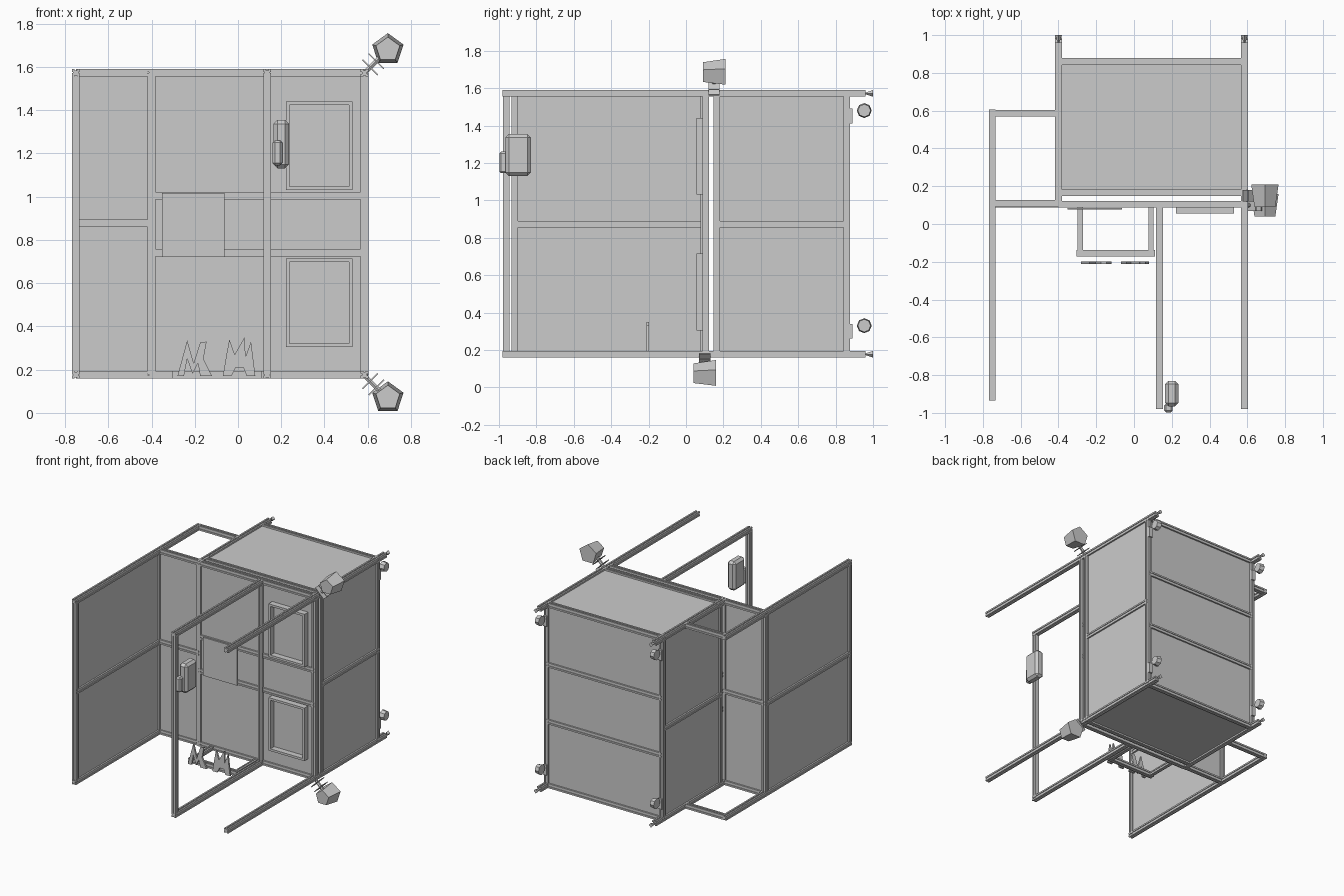
import bpy, bmesh
from math import radians, pi
from mathutils import Matrix, Vector

cube = bpy.data.objects.get("Cube")
if cube:
    bpy.data.objects.remove(cube)

grey = bpy.data.materials.new("plain_grey")
grey.use_nodes = True
grey.diffuse_color = (0.6, 0.6, 0.6, 1)
grey.node_tree.nodes["Principled BSDF"].inputs["Base Color"].default_value = (0.6, 0.6, 0.6, 1)


def finish(name, bm):
    bmesh.ops.recalc_face_normals(bm, faces=bm.faces)
    mesh = bpy.data.meshes.new(name)
    bm.to_mesh(mesh)
    bm.free()
    mesh.materials.append(grey)
    obj = bpy.data.objects.new(name, mesh)
    bpy.context.collection.objects.link(obj)
    return obj


def prism(name, points, push):
    """Extrude a closed outline along a vector."""
    bm = bmesh.new()
    face = bm.faces.new([bm.verts.new(p) for p in points])
    top = bmesh.ops.extrude_face_region(bm, geom=[face], use_keep_orig=True)["geom"]
    bmesh.ops.translate(bm, verts=[v for v in top if isinstance(v, bmesh.types.BMVert)], vec=push)
    return finish(name, bm)


def bar(name, start, end, size=0.035):
    """Slotted square rail between two points on one axis."""
    h = size / 2
    side = [(h, -h), (h, -h * .3), (h * .7, -h * .3), (h * .7, h * .3), (h, h * .3)]
    outline = []
    for turn in range(4):
        outline += side
        side = [(-v, u) for u, v in side]
    start, end = Vector(start), Vector(end)
    push = end - start
    axis = max(range(3), key=lambda i: abs(push[i]))
    points = []
    for u, v in outline:
        offset = [u, v]
        offset.insert(axis, 0)
        points.append(start + Vector(offset))
    return prism(name, points, push)


def box(name, low, high, chamfer=0):
    bm = bmesh.new()
    low, high = Vector(low), Vector(high)
    size = high - low
    bmesh.ops.create_cube(bm, size=1, matrix=Matrix.Translation((low + high) / 2) @ Matrix.Diagonal((*size, 1)))
    if chamfer:
        bmesh.ops.bevel(bm, geom=bm.edges[:], offset=chamfer, segments=1, affect='EDGES')
    return finish(name, bm)


def chunk(name, centre, r1, r2, depth, sides, rot):
    bm = bmesh.new()
    bmesh.ops.create_cone(bm, cap_ends=True, segments=sides, radius1=r1, radius2=r2,
                          depth=depth, matrix=Matrix.Translation(centre) @ rot)
    return finish(name, bm)


LOW, TOP, MID = 0.177, 1.572, 0.873
WING, LEFT, RIGHT, DIVIDER = -0.75, 0.585, -0.4, 0.135
FRONT, SIDE_FRONT, BACK = 0.105, 0.165, 0.86
levels = (("lower", LOW), ("upper", TOP))

# Long rails running front to back
for label, z in levels:
    bar(label + "_left_rail", (LEFT, -0.98, z), (LEFT, 0.96, z))
    bar(label + "_right_rail", (RIGHT, 0.09, z), (RIGHT, 0.96, z))
    bar(label + "_divider_rail", (DIVIDER, -0.98, z), (DIVIDER, 0.09, z))
    bar(label + "_wing_rail", (WING, -0.935, z), (WING, 0.605, z))
    # Cross rails of the cabinet and of the side wing
    for place, y in (("front", FRONT), ("inner", SIDE_FRONT), ("back", BACK)):
        bar(f"{label}_{place}_cross_rail", (RIGHT, y, z), (LEFT, y, z))
    for place, y in (("front", 0.11), ("back", 0.587)):
        bar(f"{label}_{place}_wing_cross_rail", (WING, y, z), (RIGHT, y, z))

# Upright posts
for name, x, y in (("left_front", LEFT, FRONT), ("left_inner", LEFT, SIDE_FRONT),
                   ("left_back", LEFT, BACK), ("right_front", RIGHT, FRONT),
                   ("right_inner", RIGHT, SIDE_FRONT), ("right_back", RIGHT, BACK),
                   ("divider_wall", DIVIDER, 0.095), ("divider_front", DIVIDER, -0.962),
                   ("wing_front", WING, -0.915), ("wing_back", WING, FRONT)):
    bar(name + "_post", (x, y, LOW), (x, y, TOP))

# Middle rails
for z in (1.005, 0.74):
    bar("front_middle_rail", (RIGHT, FRONT, z), (LEFT, FRONT, z))
for z in (1.11, 0.67):
    bar("back_middle_rail", (RIGHT, BACK, z), (LEFT, BACK, z))
for name, x in (("left", LEFT), ("right", RIGHT)):
    bar(name + "_middle_rail", (x, SIDE_FRONT, MID), (x, BACK, MID))
bar("wing_middle_rail", (WING, -0.915, MID), (WING, FRONT, MID))
bar("wing_back_middle_rail", (WING, FRONT, MID + 0.004), (RIGHT, FRONT, MID + 0.004))

# Thin wall, roof and floor panels
t = 0.004
for name, x, y0, y1 in (("wing_panel", WING, -0.915, FRONT), ("left_panel", LEFT, SIDE_FRONT, BACK),
                        ("right_panel", RIGHT, SIDE_FRONT, BACK)):
    box(name, (x - t, y0, LOW), (x + t, y1, TOP))
for name, y, x0, x1 in (("wing_back_panel", FRONT, WING, RIGHT), ("front_panel", FRONT, RIGHT, LEFT),
                        ("back_panel", BACK, RIGHT, LEFT)):
    box(name, (x0, y - t, LOW), (x1, y + t, TOP))
for name, z in (("floor_panel", LOW), ("roof_panel", TOP)):
    box(name, (RIGHT, SIDE_FRONT, z - t), (LEFT, BACK, z + t))
box("notice_plate", (-0.352, 0.077, 0.722), (-0.063, 0.085, 1.018))

# Window frames
for label, z0, z1 in (("lower", 0.305, 0.715), ("upper", 1.03, 1.44)):
    x0, x1, w = 0.222, 0.53, 0.017
    for part, low, high in (("sill", (x0, z0), (x1, z0 + w)), ("head", (x0, z1 - w), (x1, z1)),
                            ("right_jamb", (x0, z0 + w), (x0 + w, z1 - w)),
                            ("left_jamb", (x1 - w, z0 + w), (x1, z1 - w))):
        box(f"{label}_window_{part}", (low[0], 0.055, low[1]), (high[0], FRONT, high[1]))

# Low front tray rail with its arms and broken splinters
bar("tray_rail", (-0.305, -0.155, LOW), (0.11, -0.155, LOW))
for name, x in (("right", -0.285), ("left", 0.09)):
    bar(name + "_tray_arm", (x, -0.14, LOW), (x, 0.09, LOW), 0.028)
splinters = {
    "right_splinters": [(-.28, .17), (-.235, .335), (-.205, .23), (-.175, .325), (-.145, .33),
                        (-.16, .25), (-.12, .17), (-.175, .17), (-.185, .23), (-.21, .18),
                        (-.235, .25), (-.25, .17)],
    "left_splinters": [(-.07, .17), (-.055, .26), (-.04, .34), (-.015, .27), (.03, .35),
                       (.035, .26), (.06, .33), (.08, .17), (.04, .17), (.025, .21),
                       (-.01, .21), (-.03, .17)]}
for name, outline in splinters.items():
    prism(name, [(x, -0.212, z) for x, z in outline], Vector((0, 0.014, 0)))

# Angled corner lamps above and below
along_y = Matrix.Rotation(pi / 2, 4, 'X')
for label, z, y, plate_z, angle in (("upper", 1.68, 0.15, 1.612, 45), ("lower", 0.07, 0.1, 0.132, 135)):
    chunk(label + "_lamp", (0.693, y, z), 0.076, 0.058, 0.12, 5, along_y)
    tilt = Matrix.Rotation(radians(angle), 4, 'Y')
    centre = Vector((0.625, y, plate_z))
    for step in (-0.02, 0.02):
        plate = box(label + "_lamp_plate", (-0.05, -0.03, step - 0.003), (0.05, 0.03, step + 0.003))
        plate.matrix_world = Matrix.Translation(centre) @ tilt
    chunk(label + "_lamp_stem", centre, 0.012, 0.012, 0.12, 6, tilt)

# Handle box on the open divider frame
box("handle_box", (0.165, -0.965, 1.13), (0.235, -0.83, 1.355), 0.018)
box("handle_grip", (0.16, -0.998, 1.145), (0.205, -0.95, 1.26), 0.01)

# Back corner knobs with brackets, and pointed rail tips
along_x = Matrix.Rotation(pi / 2, 4, 'Y')
for name, x in (("left", LEFT), ("right", RIGHT)):
    for label, z, bracket_z in (("lower", 0.33, 0.3), ("upper", 1.48, 1.45)):
        chunk(f"{label}_{name}_knob", (x, 0.953, z), 0.04, 0.034, 0.036, 8, along_x)
        box(f"{label}_{name}_knob_bracket", (x - 0.015, 0.875, bracket_z - 0.04),
            (x + 0.015, 0.89, bracket_z + 0.04))
    for label, z in levels:
        chunk(f"{label}_{name}_rail_tip", (x, 0.979, z), 0.004, 0.018, 0.042, 4, along_y.inverted())
